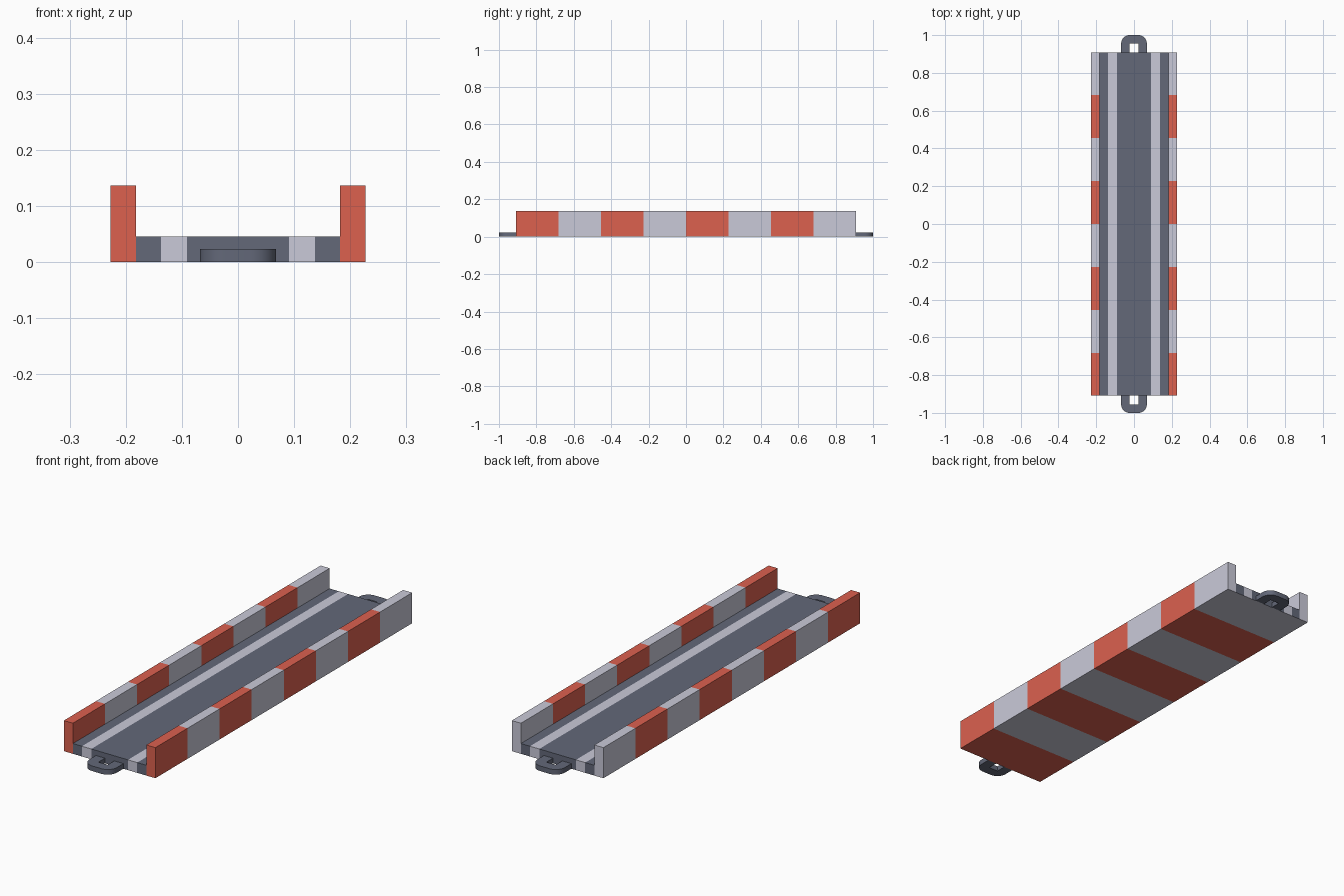
import bpy
import bmesh
from math import cos, sin, pi, radians

cube = bpy.data.objects.get("Cube")
if cube:
    bpy.data.objects.remove(cube, do_unlink=True)

HALF_LENGTH = 0.909
SEGMENTS = 8
RAIL_OUT, RAIL_IN = 0.227, 0.182
LINE_OUT, LINE_IN = 0.137, 0.091
RAIL_TOP, DECK_TOP, LINK_TOP = 0.137, 0.046, 0.023


def srgb(*rgb):
    return tuple((c / 255) ** 2.2 for c in rgb) + (1.0,)


def material(name, colour):
    mat = bpy.data.materials.new(name)
    mat.use_nodes = True
    mat.diffuse_color = colour
    bsdf = next(n for n in mat.node_tree.nodes if n.type == "BSDF_PRINCIPLED")
    bsdf.inputs["Base Color"].default_value = colour
    return mat


red = material("barrier_red", srgb(219, 97, 80))
white = material("pale_grey", srgb(201, 201, 216))
dark = material("road_slate", srgb(99, 104, 120))


def finish(name, bm, mats):
    bmesh.ops.recalc_face_normals(bm, faces=bm.faces)
    mesh = bpy.data.meshes.new(name)
    bm.to_mesh(mesh)
    bm.free()
    for mat in mats:
        mesh.materials.append(mat)
    obj = bpy.data.objects.new(name, mesh)
    bpy.context.collection.objects.link(obj)
    return obj


def paint(face):
    """0 red, 1 pale, 2 dark: road faces by distance across, the rest by stripe."""
    c, n = face.calc_center_median(), face.normal
    across = abs(c.x)
    if across < RAIL_IN - 0.01 and n.z > -0.5:
        return 1 if LINE_IN < across < LINE_OUT else 2
    stripe = int((c.y + HALF_LENGTH) / (2 * HALF_LENGTH) * SEGMENTS)
    return min(stripe, SEGMENTS - 1) % 2


# Road body: channel profile swept through the striped segments
half = [(LINE_IN, DECK_TOP), (LINE_OUT, DECK_TOP), (RAIL_IN, DECK_TOP),
        (RAIL_IN, RAIL_TOP), (RAIL_OUT, RAIL_TOP), (RAIL_OUT, 0),
        (RAIL_IN, 0), (LINE_OUT, 0), (LINE_IN, 0)]
profile = half + [(-x, z) for x, z in reversed(half)]
bm = bmesh.new()
rings = []
for i in range(SEGMENTS + 1):
    y = HALF_LENGTH * (2 * i / SEGMENTS - 1)
    rings.append([bm.verts.new((x, y, z)) for x, z in profile])
count = len(profile)
for a, b in zip(rings, rings[1:]):
    for j in range(count):
        k = (j + 1) % count
        bm.faces.new((a[j], a[k], b[k], b[j]))

# End caps, one face per column so that the lines run over the edge
columns = [(0, 1, 7, 8), (1, 2, 6, 7), (2, 3, 4, 5, 6)]
for ring in (rings[0], rings[-1]):
    for col in columns:
        bm.faces.new([ring[j] for j in col])
        bm.faces.new([ring[count - 1 - j] for j in col])
    bm.faces.new([ring[j] for j in (0, 8, 9, count - 1)])
bmesh.ops.recalc_face_normals(bm, faces=bm.faces)
bm.normal_update()
for f in bm.faces:
    f.material_index = paint(f)
finish("road_section", bm, [red, white, dark])


# Coupling loops: rounded outline with a square slot
def coupling(name, side):
    width, slot, radius = 0.068, 0.023, 0.045
    arc = [(slot + radius * cos(t * pi / 16), 1 - radius + radius * sin(t * pi / 16))
           for t in range(9)]
    right = [(slot, 1 - radius), (slot, HALF_LENGTH), (width, HALF_LENGTH)] + arc
    outline = right + [(-x, y) for x, y in reversed(right)]
    bm = bmesh.new()
    face = bm.faces.new([bm.verts.new((x, y * side, 0)) for x, y in outline])
    ext = bmesh.ops.extrude_face_region(bm, geom=[face], use_keep_orig=True)
    top = [v for v in ext["geom"] if isinstance(v, bmesh.types.BMVert)]
    bmesh.ops.translate(bm, verts=top, vec=(0, 0, LINK_TOP))
    obj = finish(name, bm, [dark])
    bpy.ops.object.select_all(action="DESELECT")
    obj.select_set(True)
    bpy.context.view_layer.objects.active = obj
    bpy.ops.object.shade_smooth_by_angle(angle=radians(30))


coupling("front_coupling", -1)
coupling("back_coupling", 1)
